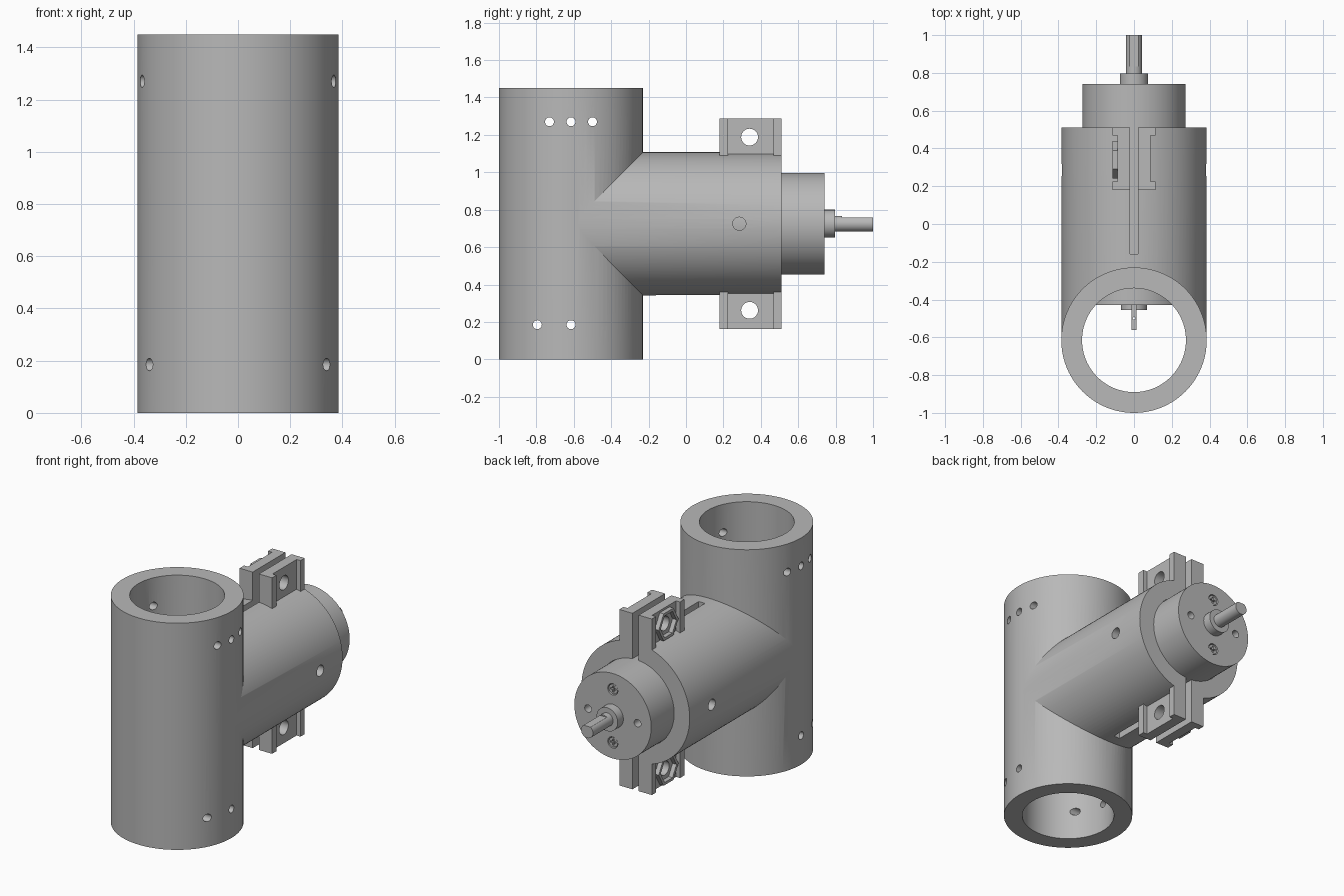
import bpy, bmesh, math
from mathutils import Matrix, Vector

if "Cube" in bpy.data.objects:
    bpy.data.objects.remove(bpy.data.objects["Cube"], do_unlink=True)

grey = bpy.data.materials.new("plain grey")
grey.use_nodes = True
grey.diffuse_color = (0.48, 0.48, 0.48, 1)
grey.node_tree.nodes["Principled BSDF"].inputs["Base Color"].default_value = (0.48, 0.48, 0.48, 1)

MID = 0.725        # height of the branch axis
TUBE_Y = -0.615    # centre of the upright tube
BOLT_Y, BOLT_Z = 0.34, 0.463


def add(name, bm):
    mesh = bpy.data.meshes.new(name)
    bmesh.ops.recalc_face_normals(bm, faces=bm.faces)
    bm.to_mesh(mesh)
    bm.free()
    mesh.materials.append(grey)
    ob = bpy.data.objects.new(name, mesh)
    bpy.context.collection.objects.link(ob)
    return ob


def rod(name, axis, start, end, radius, a=0.0, b=0.0, sides=32):
    """Cylinder along an axis; a, b are the two other coordinates in xyz order."""
    bm = bmesh.new()
    bmesh.ops.create_cone(bm, cap_ends=True, segments=sides, radius1=radius,
                          radius2=radius, depth=end - start)
    mid = (start + end) / 2
    if axis == "x":
        turn, pos = Matrix.Rotation(math.pi / 2, 4, "Y"), (mid, a, b)
    elif axis == "y":
        turn, pos = Matrix.Rotation(math.pi / 2, 4, "X"), (a, mid, b)
    else:
        turn, pos = Matrix(), (a, b, mid)
    bm.transform(Matrix.Translation(pos) @ turn)
    return add(name, bm)


def box(name, low, high):
    low, high = Vector(low), Vector(high)
    bm = bmesh.new()
    bmesh.ops.create_cube(bm, size=1)
    bm.transform(Matrix.Translation((low + high) / 2) @ Matrix.Diagonal((high - low).to_4d()))
    return add(name, bm)


def combine(ob, other, operation="DIFFERENCE"):
    """Apply a boolean at once and drop the helper."""
    mod = ob.modifiers.new("combine", "BOOLEAN")
    mod.operation, mod.object, mod.solver = operation, other, "EXACT"
    bpy.context.view_layer.update()
    result = bpy.data.meshes.new_from_object(ob.evaluated_get(bpy.context.evaluated_depsgraph_get()))
    ob.modifiers.clear()
    ob.data = result
    bpy.data.objects.remove(other, do_unlink=True)


def clamp_ears(low, high):
    """Flanged ear pair, drawn from above and extruded upwards."""
    half = [(0.115, 0.51), (0.115, 0.468), (0.087, 0.468), (0.087, 0.225), (0.115, 0.225), (0.115, 0.18)]
    outline = half + [(-x, y) for x, y in reversed(half)]
    bm = bmesh.new()
    face = bm.faces.new([bm.verts.new((x, y, low)) for x, y in outline])
    grown = bmesh.ops.extrude_face_region(bm, geom=[face])["geom"]
    bmesh.ops.translate(bm, vec=(0, 0, high - low),
                        verts=[v for v in grown if isinstance(v, bmesh.types.BMVert)])
    return add("clamp_ears", bm)


# Tee body: upright tube, branch and clamp ears
body = rod("tee_body", "z", 0, 1.45, 0.385, 0, TUBE_Y, 96)
combine(body, rod("branch", "y", TUBE_Y, 0.51, 0.383, 0, MID, 96), "UNION")
for side in (1, -1):
    ends = sorted((MID + side * 0.33, MID + side * 0.563))
    combine(body, clamp_ears(*ends), "UNION")
    bolt = MID + side * BOLT_Z
    combine(body, rod("nut_wall", "x", -0.115, -0.08, 0.1, BOLT_Y, bolt, 6), "UNION")

# Bores and the clamp slot
combine(body, rod("bore", "z", -0.1, 1.6, 0.275, 0, TUBE_Y, 96))
combine(body, rod("branch_bore", "y", TUBE_Y, 0.6, 0.2735, 0, MID, 96))
combine(body, box("slot", (-0.022, -0.16, 0.1), (0.022, 0.6, 1.4)))

# Bolt holes and nut pockets in the ears
for side in (1, -1):
    bolt = MID + side * BOLT_Z
    combine(body, rod("bolt_hole", "x", -0.3, 0.3, 0.045, BOLT_Y, bolt))
    combine(body, rod("nut_pocket", "x", -0.3, -0.087, 0.08, BOLT_Y, bolt, 6))

# Cross holes through the upright tube and the branch wall
for height, gap in ((1.27, 0.115), (0.185, 0.18)):
    for step in (-1, 0, 1):
        combine(body, rod("pin_hole", "x", -0.5, 0.5, 0.024, TUBE_Y + step * gap, height, 24))
combine(body, rod("branch_hole", "x", -0.5, 0.5, 0.035, 0.285, MID))

# Geared motor inside the branch
gearbox = rod("gearbox", "y", 0.27, 0.74, 0.272, 0, MID, 96)
motor = rod("motor_body", "y", -0.43, 0.27, 0.268, 0, MID, 96)
rear_boss = rod("rear_boss", "y", -0.455, -0.42, 0.07, 0, MID)
front_boss = rod("front_boss", "y", 0.73, 0.797, 0.075, 0, MID, 48)

# Output shaft with a flat on top
shaft = rod("shaft", "y", 0.78, 1.0, 0.042, 0, MID, 48)
combine(shaft, box("flat", (-0.1, 0.835, MID + 0.034), (0.1, 1.1, MID + 0.1)))
parts = [body, gearbox, motor, rear_boss, front_boss, shaft]

# Mounting holes, cross-head screws and rear terminals
for side in (1, -1):
    combine(gearbox, rod("mount_hole", "y", 0.66, 0.8, 0.024, side * 0.175, MID, 24))
    z = MID + side * 0.17
    combine(gearbox, rod("screw_recess", "y", 0.71, 0.8, 0.036, 0, z, 24))
    screw = rod("screw", "y", 0.70, 0.735, 0.031, 0, z, 24)
    for w, h in ((0.02, 0.005), (0.005, 0.02)):
        combine(screw, box("cross", (-w, 0.718, z - h), (w, 0.8, z + h)))
    terminal = box("terminal", (-0.013, -0.56, z - 0.03), (0.013, -0.42, z + 0.03))
    combine(terminal, rod("eyelet", "z", z - 0.1, z + 0.1, 0.007, 0, -0.5, 12))
    parts += [screw, terminal]

# Smooth the round walls and keep the edges crisp
bpy.ops.object.select_all(action="DESELECT")
for ob in parts:
    ob.select_set(True)
bpy.context.view_layer.objects.active = body
bpy.ops.object.shade_smooth_by_angle(angle=math.radians(25))
